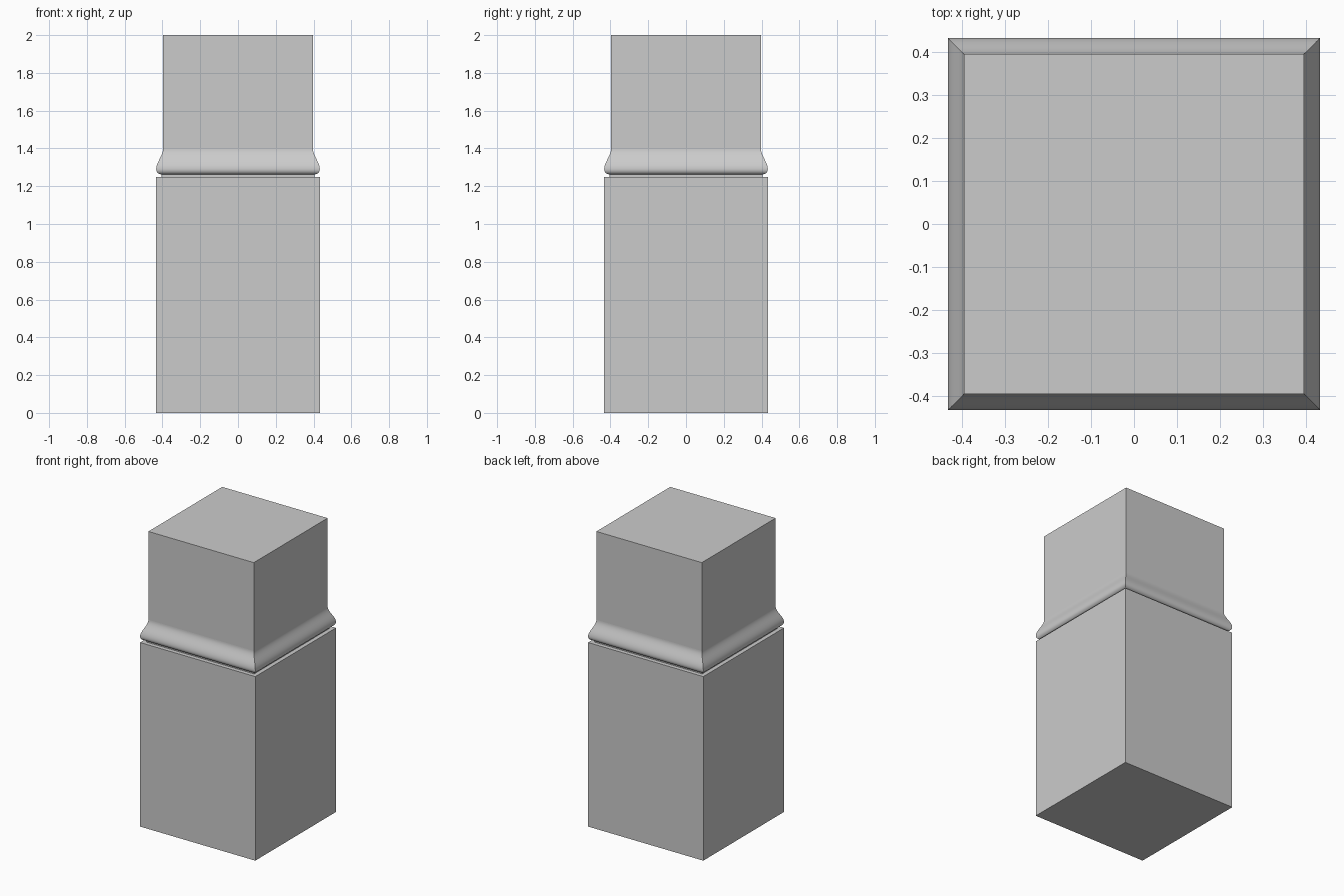
import bpy, bmesh, math

if "Cube" in bpy.data.objects:
    bpy.data.objects.remove(bpy.data.objects["Cube"])


def square_loft(name, profile, smooth=False):
    """Stack square rings given as (half width, z) and cap both ends."""
    bm = bmesh.new()
    rings = [[bm.verts.new((sx * r, sy * r, z))
              for sx, sy in ((-1, -1), (1, -1), (1, 1), (-1, 1))]
             for r, z in profile]
    for a, b in zip(rings, rings[1:]):
        for i in range(4):
            j = (i + 1) % 4
            bm.faces.new((a[i], a[j], b[j], b[i]))
    bm.faces.new(rings[0][::-1])
    bm.faces.new(rings[-1])
    bmesh.ops.recalc_face_normals(bm, faces=bm.faces)
    me = bpy.data.meshes.new(name)
    bm.to_mesh(me)
    bm.free()
    ob = bpy.data.objects.new(name, me)
    bpy.context.collection.objects.link(ob)
    if smooth:
        bpy.ops.object.select_all(action='DESELECT')
        ob.select_set(True)
        bpy.context.view_layer.objects.active = ob
        bpy.ops.object.shade_smooth_by_angle(angle=math.radians(35))
    return ob


# Lower block
square_loft("base_block", [(0.433, 0), (0.433, 1.25)])

# Recessed neck between block and moulding
square_loft("neck", [(0.405, 1.25), (0.405, 1.265)])

# Moulding: rounded lower lip, then an S-curve tapering into the shaft
lip = [(0.408 + 0.025 * math.sin(t), 1.29 - 0.027 * math.cos(t))
       for t in (math.pi / 2 * i / 8 for i in range(9))]
curve = []
for i in range(1, 17):
    t = i / 16
    s = t * t * (3 - 2 * t)
    curve.append((0.433 - 0.037 * s, 1.29 + 0.11 * t))
square_loft("moulding", [(0.405, 1.263)] + lip[1:] + curve, smooth=True)

# Upper shaft
square_loft("upper_shaft", [(0.396, 1.40), (0.396, 2.0)])
